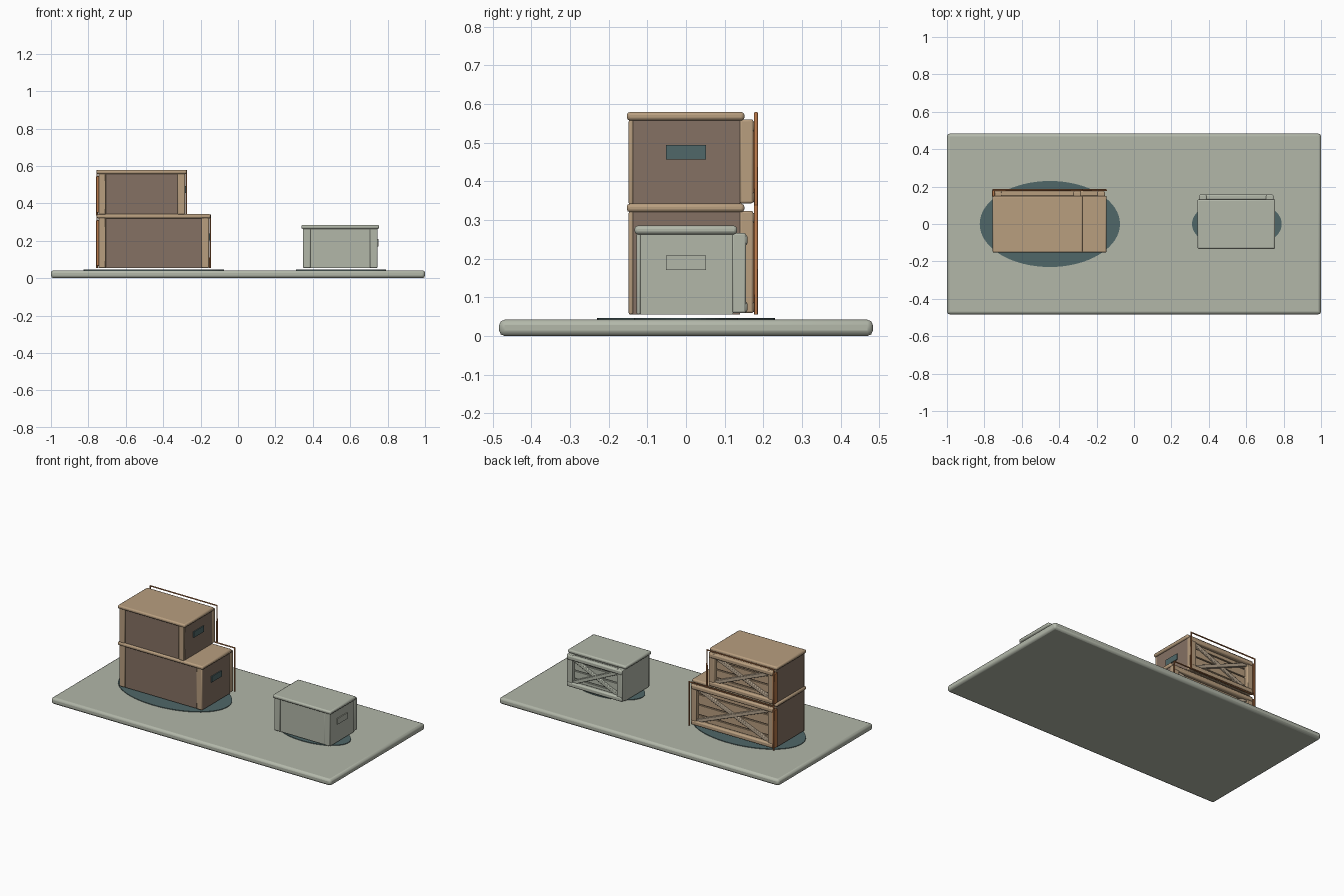
import bpy, math

if "Cube" in bpy.data.objects:
    bpy.data.objects.remove(bpy.data.objects["Cube"])


def material(name, rgb):
    m = bpy.data.materials.new(name)
    m.diffuse_color = (*rgb, 1)
    m.use_nodes = True
    m.node_tree.nodes["Principled BSDF"].inputs["Base Color"].default_value = m.diffuse_color
    return m


STONE = material("pale grey green", (0.445, 0.474, 0.397))
TAN = material("tan wood", (0.479, 0.342, 0.212))
BROWN = material("dark brown wood", (0.235, 0.166, 0.126))
TEAL = material("dark teal", (0.08, 0.136, 0.138))
COPPER = material("copper", (0.46, 0.18, 0.065))
PALE = material("pale brace wood", (0.46, 0.37, 0.27))


def box(name, x, y, z, mat, bevel=0.0, tilt=0.0):
    """Box from three (low, high) ranges, optionally tilted about y."""
    mid = [(a + b) / 2 for a, b in (x, y, z)]
    bpy.ops.mesh.primitive_cube_add(size=1, location=mid, rotation=(0, tilt, 0))
    o = bpy.context.object
    o.name = name
    o.scale = [b - a for a, b in (x, y, z)]
    bpy.ops.object.transform_apply(location=False, rotation=False, scale=True)
    o.data.materials.append(mat)
    if bevel:
        m = o.modifiers.new("rounded edges", 'BEVEL')
        m.width = bevel
        m.segments = 2
        bpy.ops.object.shade_smooth_by_angle(angle=math.radians(35))
    return o


def disc(name, x, rx, ry):
    bpy.ops.mesh.primitive_cylinder_add(vertices=64, radius=1, depth=1, location=(x, 0, 0.043))
    o = bpy.context.object
    o.name = name
    o.scale = (rx, ry, 0.006)
    o.data.materials.append(TEAL)


def crate(name, x0, x1, yf, yb, z0, z1, side, trim, brace, handle, handle_z):
    """Crate with lid, front posts, handle plate and a braced plank back."""
    # body and lid
    box(name + "_body", (x0, x1), (yf, yb), (z0, z1), side)
    box(name + "_lid", (x0 - 0.011, x1 + 0.011), (yf - 0.011, yb + 0.011),
        (z1 - 0.003, z1 + 0.019), trim, 0.008)
    # corner posts
    for px, tag in ((x0 - 0.002, "left"), (x1 - 0.038, "right")):
        xs = (px, px + 0.04)
        box(f"{name}_front_post_{tag}", xs, (yf - 0.006, yf + 0.006), (z0, z1), trim, 0.005)
        box(f"{name}_back_post_{tag}", xs, (yb - 0.002, yb + 0.034), (z0 + 0.004, z1), trim, 0.005)
    # handle plate
    box(name + "_handle", (x1 - 0.002, x1 + 0.006), (-0.052, 0.052),
        (handle_z - 0.019, handle_z + 0.019), handle)
    # back planks
    n = 4
    step = (z1 - z0) / n
    for i in range(n):
        box(f"{name}_plank_{i + 1}", (x0 + 0.02, x1 - 0.02), (yb - 0.002, yb + 0.01),
            (z0 + i * step + 0.004, z0 + (i + 1) * step - 0.004), trim)
    # back rails
    for zc, tag in ((z0 + 0.02, "bottom"), (z1 - 0.018, "top")):
        box(f"{name}_rail_{tag}", (x0, x1), (yb + 0.008, yb + 0.038),
            (zc - 0.015, zc + 0.015), trim, 0.008)
    # crossed braces
    w, h = x1 - x0 - 0.07, z1 - z0 - 0.06
    xc, zc = (x0 + x1) / 2, (z0 + z1) / 2 + 0.001
    half = math.hypot(w, h) / 2
    for s, tag in ((1, "falling"), (-1, "rising")):
        box(f"{name}_brace_{tag}", (xc - half, xc + half), (yb + 0.004, yb + 0.024 + 0.002 * s),
            (zc - 0.011, zc + 0.011), brace, 0.003, s * math.atan2(h, w))


def wire_frame(name, x0, x1, y, z0, z1):
    """Thin copper arch behind a crate."""
    c = bpy.data.curves.new(name, 'CURVE')
    c.dimensions = '3D'
    c.bevel_depth = 0.005
    c.bevel_resolution = 2
    c.use_fill_caps = True
    sp = c.splines.new('POLY')
    pts = [(x0, z0), (x0, z1), (x1, z1), (x1, z0)]
    sp.points.add(len(pts) - 1)
    for p, (px, pz) in zip(sp.points, pts):
        p.co = (px, y, pz, 1)
    c.materials.append(COPPER)
    bpy.context.collection.objects.link(bpy.data.objects.new(name, c))


# base slab and ground patches
box("base_slab", (-1, 1), (-0.483, 0.483), (0, 0.042), STONE, 0.014)
disc("large_ground_patch", -0.45, 0.375, 0.23)
disc("small_ground_patch", 0.55, 0.24, 0.135)

# stacked wooden crates
crate("lower_crate", -0.745, -0.157, -0.142, 0.14, 0.055, 0.323,
      BROWN, TAN, PALE, TEAL, 0.22)
crate("upper_crate", -0.745, -0.285, -0.142, 0.14, 0.339, 0.56,
      BROWN, TAN, PALE, TEAL, 0.475)

# copper frames and corner strips
wire_frame("lower_frame", -0.754, -0.149, 0.181, 0.055, 0.336)
wire_frame("upper_frame", -0.754, -0.277, 0.181, 0.336, 0.576)
box("lower_corner_strip", (-0.758, -0.744), (0.145, 0.18), (0.065, 0.31), COPPER, 0.003)
box("upper_corner_strip", (-0.758, -0.744), (0.145, 0.18), (0.35, 0.545), COPPER, 0.003)

# plain small crate
crate("small_crate", 0.35, 0.744, -0.122, 0.121, 0.055, 0.266,
      STONE, STONE, STONE, STONE, 0.189)
